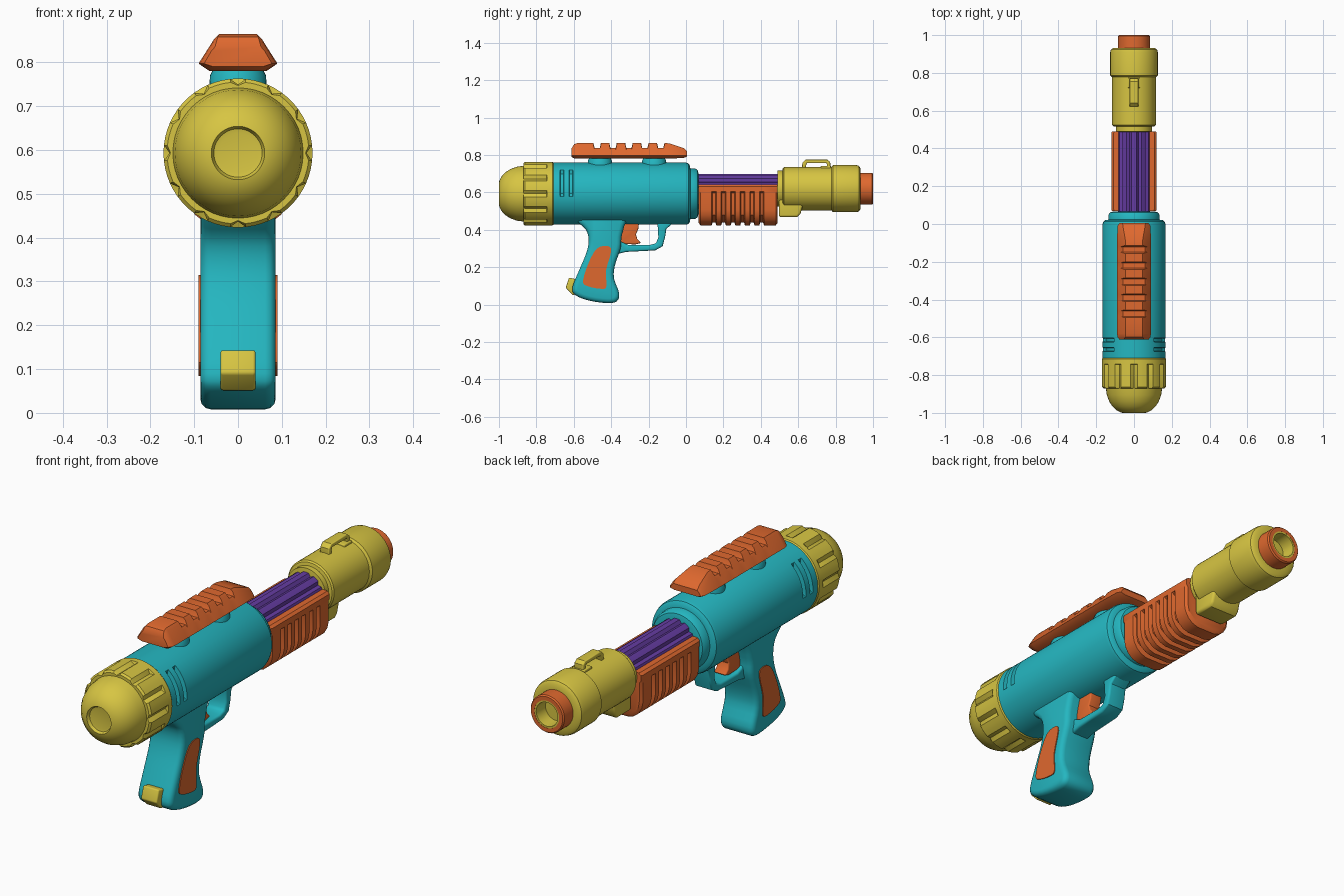
import bpy, bmesh, math
from mathutils import Vector


def material(name, rgb):
    m = bpy.data.materials.new(name)
    m.diffuse_color = (*rgb, 1)
    return m


TEAL = material("teal plastic", (0.018, 0.47, 0.53))
YELLOW = material("yellow plastic", (0.68, 0.56, 0.055))
ORANGE = material("orange plastic", (0.74, 0.14, 0.028))
PURPLE = material("purple plastic", (0.13, 0.045, 0.36))


def loft(name, rings, mat, bevel=0):
    """Skin a list of equal-length rings, cap both ends, optionally round sharp edges."""
    bm = bmesh.new()
    vs = [[bm.verts.new(p) for p in r] for r in rings]
    n = len(vs[0])
    for a, b in zip(vs, vs[1:]):
        for i in range(n):
            j = (i + 1) % n
            bm.faces.new((a[i], a[j], b[j], b[i]))
    bm.faces.new(vs[0])
    bm.faces.new(vs[-1])
    bmesh.ops.recalc_face_normals(bm, faces=bm.faces)
    if bevel:
        edges = [e for e in bm.edges if e.calc_face_angle(0) > 0.9]
        bmesh.ops.bevel(bm, geom=edges, offset=bevel, segments=3, profile=0.5,
                        affect='EDGES', clamp_overlap=False)
    for f in bm.faces:
        f.smooth = True
    for e in bm.edges:
        e.smooth = e.calc_face_angle(0) < 0.6
    me = bpy.data.meshes.new(name)
    bm.to_mesh(me)
    bm.free()
    me.materials.append(mat)
    ob = bpy.data.objects.new(name, me)
    bpy.context.collection.objects.link(ob)
    return ob


def lathe(name, profile, mat, cz, n=48, dent=lambda i: False):
    """Turn (y, radius[, dent depth]) about the y axis at height cz."""
    rings = []
    for y, r, *d in profile:
        ring = []
        for i in range(n):
            a = 2 * math.pi * i / n
            q = r - (d[0] if d and dent(i) else 0)
            ring.append((q * math.cos(a), y, cz + q * math.sin(a)))
        rings.append(ring)
    return loft(name, rings, mat)


def side_prism(name, pts, x0, x1, mat, bevel=0):
    """Extrude a (y, z) outline across x."""
    return loft(name, [[(x, y, z) for y, z in pts] for x in (x0, x1)], mat, bevel)


def smooth(pts, sub=3):
    """Closed Catmull-Rom through 2D points."""
    out, n = [], len(pts)
    for i in range(n):
        a, b, c, d = (Vector(pts[(i + k) % n]) for k in (-1, 0, 1, 2))
        for s in range(sub):
            t = s / sub
            p = 0.5 * (2 * b + (c - a) * t + (2 * a - 5 * b + 4 * c - d) * t * t
                       + (3 * b - a - 3 * c + d) * t ** 3)
            out.append((p.x, p.y))
    return out


BODY_Z, BARREL_Z = 0.593, 0.62

# Body: turned shell with two vent slots on each side
body = [(-0.72, 0.15), (-0.715, 0.166)]
for y0, y1 in ((-0.675, -0.653), (-0.625, -0.603)):
    body += [(y0, 0.166, 0), (y0 + 0.003, 0.166, 0.018),
             (y1 - 0.003, 0.166, 0.018), (y1, 0.166, 0)]
body += [(0.0, 0.166), (0.013, 0.162), (0.02, 0.152), (0.023, 0.136),
         (0.05, 0.134), (0.062, 0.126), (0.066, 0.11)]


def in_slot(i):
    a = 360 * i / 72
    return min(abs(a - 22), abs(a - 158)) < 26


lathe("body", body, TEAL, BODY_Z, 72, in_slot)

# Rear cap: dome with round recess, and notched collar
lathe("rear_dome", [(-0.985, 0.045), (-0.987, 0.055), (-1.0, 0.061), (-0.997, 0.072),
                    (-0.985, 0.094), (-0.965, 0.115), (-0.94, 0.131), (-0.905, 0.144),
                    (-0.86, 0.15)], YELLOW, BODY_Z)
lathe("rear_collar", [(-0.87, 0.148), (-0.87, 0.162, 0.008), (-0.862, 0.17, 0.014),
                      (-0.745, 0.17, 0.014), (-0.742, 0.17, 0), (-0.715, 0.17),
                      (-0.708, 0.165), (-0.708, 0.14)], YELLOW, BODY_Z, 60,
      lambda i: i % 5 == 0)

# Top rail: lofted along y with notches cut from the top
stations = [(-0.612, 0.835, 0.79, 0.86), (-0.598, 0.858, 0.782, 0.97), (-0.58, 0.864, 0.78, 1)]
for k in range(5):
    y = -0.495 + k * 0.085
    stations += [(y, 0.864, 0.78, 1), (y + 0.006, 0.838, 0.78, 1),
                 (y + 0.034, 0.838, 0.78, 1), (y + 0.04, 0.864, 0.78, 1)]
stations += [(-0.09, 0.862, 0.78, 1), (-0.01, 0.836, 0.785, 0.97), (0.005, 0.82, 0.792, 0.86)]
rings = []
for y, h, b, s in stations:
    hw = 0.09 - (h - 0.797) * 0.6
    half = [(0.065, b), (0.09, 0.797), (hw + 0.004, h - 0.01), (hw - 0.006, h)]
    sec = half + [(-x, z) for x, z in reversed(half)]
    rings.append([(x * s, y, z) for x, z in sec])
loft("top_rail", rings, ORANGE)

# Rail posts
for name, y in (("rear_rail_post", -0.46), ("front_rail_post", -0.17)):
    loft(name, [[(r * math.cos(a * math.pi / 16), y + r * math.sin(a * math.pi / 16), z)
                 for a in range(32)] for z, r in ((0.73, 0.066), (0.77, 0.064), (0.785, 0.056))], TEAL)

# Grip with side inlays
grip = [(-0.59, 0.455), (-0.535, 0.40), (-0.52, 0.34), (-0.535, 0.27), (-0.573, 0.18),
        (-0.608, 0.09), (-0.59, 0.05), (-0.52, 0.022), (-0.42, 0.008), (-0.37, 0.018),
        (-0.357, 0.06), (-0.385, 0.14), (-0.38, 0.21), (-0.35, 0.30), (-0.345, 0.36),
        (-0.33, 0.42), (-0.31, 0.50), (-0.45, 0.52), (-0.57, 0.50)]
side_prism("grip", smooth(grip), -0.086, 0.086, TEAL, 0.024)
inlay = [(-0.476, 0.30), (-0.42, 0.314), (-0.40, 0.285), (-0.428, 0.18), (-0.425, 0.10),
         (-0.45, 0.084), (-0.53, 0.10), (-0.55, 0.13), (-0.52, 0.225)]
for name, s in (("right_grip_inlay", 1), ("left_grip_inlay", -1)):
    side_prism(name, smooth(inlay), s * 0.08, s * 0.09, ORANGE)

# Heel tab on the grip
side_prism("heel_tab", [(-0.626, 0.144), (-0.643, 0.09), (-0.604, 0.05), (-0.575, 0.062),
                        (-0.56, 0.13)], -0.04, 0.04, YELLOW, 0.006)

# Trigger guard and trigger
outer = [(-0.37, 0.27), (-0.32, 0.282), (-0.24, 0.286), (-0.165, 0.29), (-0.125, 0.312),
         (-0.112, 0.36), (-0.105, 0.405), (-0.07, 0.435), (-0.07, 0.47)]
inner = [(-0.16, 0.47), (-0.15, 0.41), (-0.148, 0.36), (-0.16, 0.328), (-0.19, 0.32),
         (-0.31, 0.32), (-0.345, 0.335), (-0.37, 0.36)]
side_prism("trigger_guard", outer + inner, -0.045, 0.045, TEAL, 0.01)
side_prism("trigger", [(-0.36, 0.45), (-0.25, 0.45), (-0.255, 0.405), (-0.268, 0.375),
                       (-0.26, 0.35), (-0.24, 0.33), (-0.27, 0.322), (-0.36, 0.325)],
           -0.03, 0.03, ORANGE, 0.006)

# Fluted pump tube
lathe("pump_tube", [(0.04, 0.087, 0.012), (0.51, 0.087, 0.012)], PURPLE, 0.612, 40,
      lambda i: i % 4 == 0)

# Foregrip: U-section with six grooves
stations = [(0.068, 0.012, 0.97), (0.078, 0, 1)]
for k in range(6):
    y = 0.137 + k * 0.051
    stations += [(y, 0, 1), (y + 0.005, 0.016, 1), (y + 0.02, 0.016, 1), (y + 0.025, 0, 1)]
stations += [(0.48, 0, 1), (0.49, 0.012, 0.97)]
rings = []
for y, d, s in stations:
    w, b = 0.12 - d, 0.424 + d
    half = [(0.108 * s, 0.642), (0.12 * s, 0.632), (0.12 * s, 0.606), (w, 0.596), (w, 0.51),
            (w - 0.006, 0.48), (w - 0.022, b + 0.028), (w - 0.046, b + 0.009), (w - 0.075, b)]
    rings.append([(x, y, z) for x, z in half + [(-x, z) for x, z in reversed(half)]])
loft("foregrip", rings, ORANGE)

# Muzzle housing, lower lug and sight loop
lathe("muzzle_housing", [(0.488, 0.08), (0.49, 0.096), (0.515, 0.096), (0.518, 0.11),
                         (0.525, 0.116), (0.778, 0.116), (0.786, 0.126), (0.91, 0.126),
                         (0.924, 0.122), (0.932, 0.11), (0.932, 0.08)], YELLOW, BARREL_Z)
side_prism("muzzle_lug", [(0.497, 0.60), (0.497, 0.468), (0.595, 0.468), (0.612, 0.485),
                          (0.625, 0.53), (0.625, 0.60)], -0.075, 0.075, YELLOW, 0.012)
side_prism("sight_loop", [(0.62, 0.72), (0.622, 0.758), (0.64, 0.775), (0.755, 0.775),
                          (0.771, 0.762), (0.773, 0.72), (0.755, 0.72), (0.752, 0.757),
                          (0.645, 0.757), (0.638, 0.72)], -0.023, 0.023, YELLOW, 0.004)
side_prism("sight_foot", [(0.72, 0.72), (0.72, 0.742), (0.775, 0.742), (0.775, 0.72)],
           -0.032, 0.032, YELLOW, 0.004)

# Nozzle sleeve and its lining
lathe("nozzle", [(0.92, 0.05), (0.92, 0.085), (0.994, 0.085), (1.0, 0.08), (1.0, 0.062),
                 (0.925, 0.062)], ORANGE, BARREL_Z)
lathe("nozzle_lining", [(0.924, 0.064), (0.999, 0.064), (0.999, 0.054), (0.935, 0.052)],
      YELLOW, BARREL_Z)
